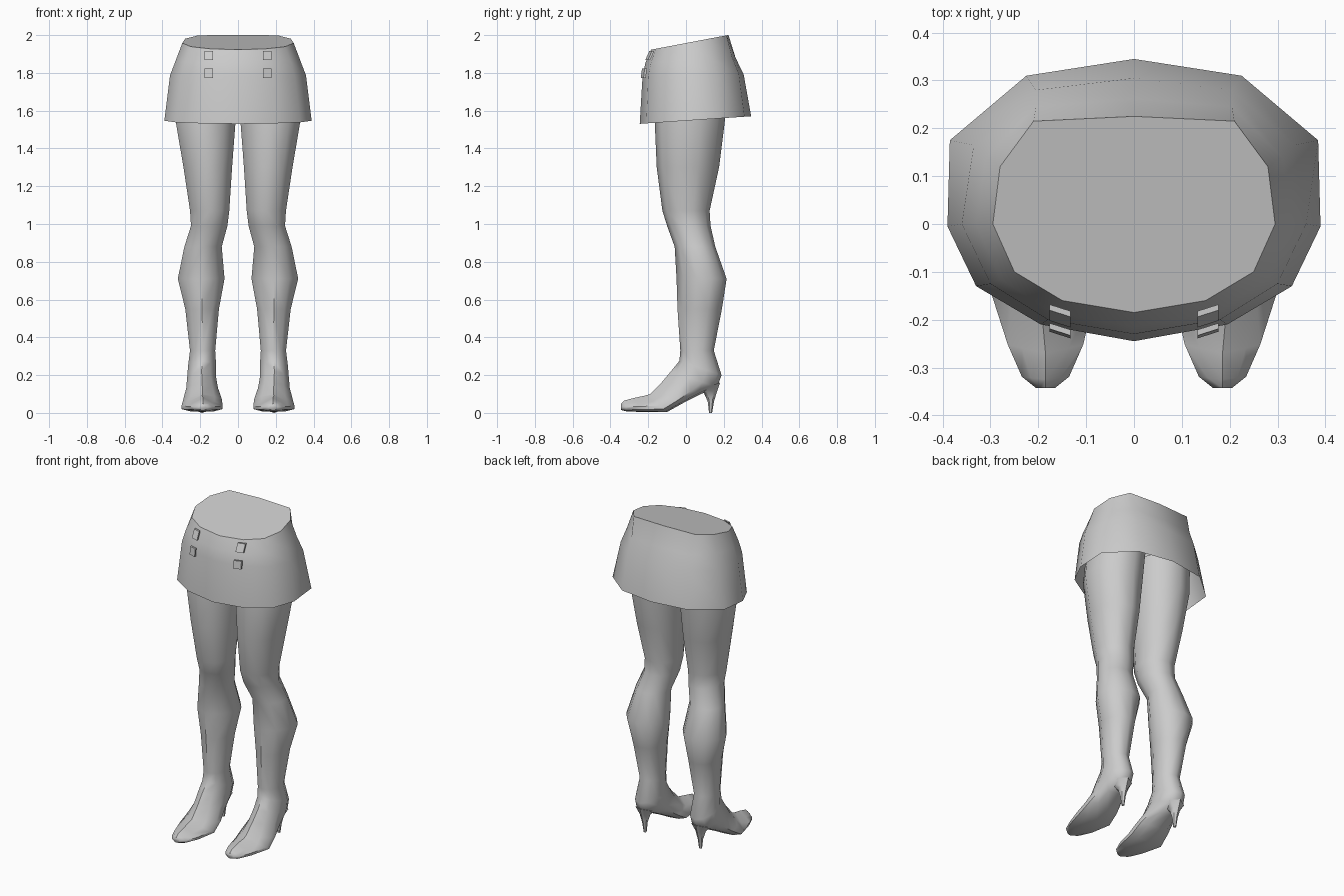
import bpy, bmesh, math
from mathutils import Vector

if "Cube" in bpy.data.objects:
    bpy.data.objects.remove(bpy.data.objects["Cube"])


def finish(name, bm, angle=40, mirror=False):
    bmesh.ops.recalc_face_normals(bm, faces=bm.faces)
    me = bpy.data.meshes.new(name)
    bm.to_mesh(me)
    bm.free()
    ob = bpy.data.objects.new(name, me)
    bpy.context.collection.objects.link(ob)
    if mirror:
        ob.modifiers.new("mirror", 'MIRROR').use_mirror_merge = False
    bpy.ops.object.select_all(action='DESELECT')
    ob.select_set(True)
    bpy.context.view_layer.objects.active = ob
    bpy.ops.object.shade_smooth_by_angle(angle=math.radians(angle))
    return ob


def loft(rings, cap_start, cap_end):
    bm = bmesh.new()
    vs = [[bm.verts.new(p) for p in r] for r in rings]
    n = len(vs[0])
    for a, b in zip(vs, vs[1:]):
        for i in range(n):
            j = (i + 1) % n
            bm.faces.new((a[i], a[j], b[j], b[i]))
    if cap_start:
        bm.faces.new(vs[0])
    if cap_end:
        bm.faces.new(vs[-1])
    return bm


def section(yf, zf, yb, zb, x0, x1, power=1.0, n=10):
    """Oval ring between a front and a back profile point; power < 1 flattens the back."""
    out = []
    for i in range(n):
        a = 2 * math.pi * i / n
        u = ((1 - math.cos(a)) / 2) ** power
        out.append(((x0 + x1) / 2 + (x1 - x0) / 2 * math.sin(a) * 1.04,
                    yf + (yb - yf) * u, zf + (zb - zf) * u))
    return out


# Skirt: half outlines from back centre to front centre, mirrored into 12 sides
hem = [(0, .345), (.225, .31), (.385, .175), (.39, -.005), (.33, -.13), (.195, -.21), (0, -.245)]
hip = [(0, .305), (.205, .28), (.335, .165), (.36, 0), (.30, -.125), (.18, -.20), (0, -.23)]
high = [(0, .262), (.205, .245), (.31, .14), (.33, 0), (.28, -.115), (.17, -.185), (0, -.215)]
waist = [(0, .225), (.21, .215), (.28, .12), (.295, 0), (.25, -.10), (.15, -.16), (0, -.185)]


def full_ring(half, z0, slope):
    pts = half + [(-x, y) for x, y in half[-2:0:-1]]
    return [(x, y, z0 + slope * y) for x, y in pts]


skirt_rings = [full_ring(hem, 1.547, .068), full_ring(hip, 1.787, .02),
               full_ring(high, 1.865, .06), full_ring(waist, 1.958, .19)]
finish("skirt", loft(skirt_rings, False, True), 45)

# Leg and shoe: front y/z, back y/z, inner x, outer x, flattening
leg = [
    (-.15, 1.72, .22, 1.72, .004, .32, 1),
    (-.165, 1.53, .205, 1.54, .012, .33, 1),
    (-.155, 1.30, .175, 1.30, .03, .29, 1),
    (-.125, 1.07, .125, 1.07, .045, .255, 1),
    (-.10, .99, .13, .99, .055, .25, 1),
    (-.06, .88, .155, .88, .085, .285, .9),
    (-.05, .71, .215, .71, .07, .32, .85),
    (-.045, .55, .19, .55, .10, .28, .9),
    (-.03, .33, .147, .33, .12, .255, 1),
    (-.035, .275, .188, .20, .115, .265, 1),
    (-.08, .22, .165, .135, .115, .27, .9),
    (-.13, .16, .08, .10, .105, .275, .7),
    (-.19, .10, -.01, .055, .085, .29, .55),
    (-.215, .092, -.10, .005, .08, .30, .45),
    (-.27, .08, -.24, .005, .105, .265, .45),
    (-.325, .066, -.315, .008, .135, .235, .5),
    (-.343, .05, -.343, .015, .165, .205, .6),
]
finish("leg_and_shoe", loft([section(*r) for r in leg], True, True), 50, True)

# Stiletto heel
heel = [(.06, .125, .18, .16, .135, .25, 1, 6),
        (.095, .105, .165, .115, .165, .22, 1, 6),
        (.115, .06, .148, .06, .177, .207, 1, 6),
        (.122, 0, .138, 0, .183, .20, 1, 6)]
finish("shoe_heel", loft([section(*r) for r in heel], True, True), 50, True)

# Small square tabs on the skirt front
bm = bmesh.new()
for z, y, lean in ((1.892, -.186, .022), (1.798, -.217, .006)):
    q = []
    for dx, dz in ((-1, -1), (1, -1), (1, 1), (-1, 1)):
        q.append(Vector((.155 + .022 * dx, y + .007 * dx + lean * .5 * dz, z + .024 * dz)))
    off = Vector((0, -.012, 0))
    back = [bm.verts.new(p) for p in q]
    front = [bm.verts.new(p + off) for p in q]
    bm.faces.new(front)
    for i in range(4):
        j = (i + 1) % 4
        bm.faces.new((back[i], back[j], front[j], front[i]))
finish("skirt_tabs", bm, 30, True)
